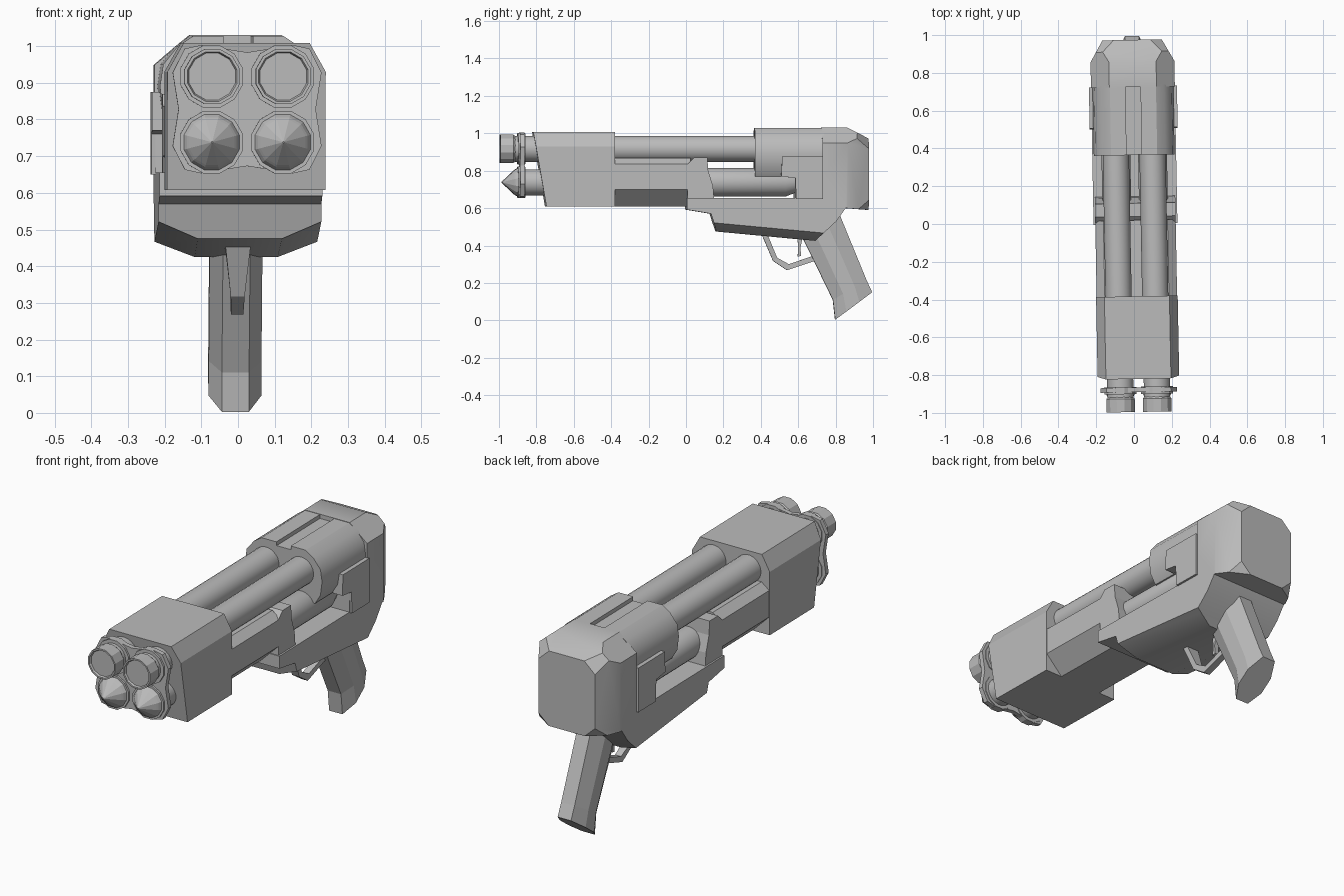
import bpy, bmesh, math
from mathutils import Vector, Matrix

cube = bpy.data.objects.get("Cube")
if cube:
    bpy.data.objects.remove(cube)

grey = bpy.data.materials.new("plain_grey")
grey.use_nodes = True
tone = (0.5, 0.5, 0.5, 1)
grey.diffuse_color = tone
grey.node_tree.nodes["Principled BSDF"].inputs["Base Color"].default_value = tone

# The whole gun sits at a very slight yaw
YAW = Matrix.Translation((0.008, 0, 0)) @ Matrix.Rotation(0.019, 4, 'Z')


def finish(name, bm, smooth=False):
    bmesh.ops.recalc_face_normals(bm, faces=bm.faces[:])
    bm.transform(YAW)
    mesh = bpy.data.meshes.new(name)
    bm.to_mesh(mesh)
    bm.free()
    mesh.materials.append(grey)
    obj = bpy.data.objects.new(name, mesh)
    bpy.context.collection.objects.link(obj)
    if smooth:
        bpy.ops.object.select_all(action='DESELECT')
        bpy.context.view_layer.objects.active = obj
        obj.select_set(True)
        bpy.ops.object.shade_smooth_by_angle(angle=math.radians(32))
    return obj


def loft(rings):
    """Skin a row of equal rings and close both ends."""
    bm = bmesh.new()
    rows = [[bm.verts.new(p) for p in ring] for ring in rings]
    n = len(rows[0])
    for a, b in zip(rows, rows[1:]):
        for i in range(n):
            j = (i + 1) % n
            bm.faces.new((a[i], a[j], b[j], b[i]))
    bm.faces.new(rows[0])
    bm.faces.new(rows[-1])
    bmesh.ops.recalc_face_normals(bm, faces=bm.faces[:])
    return bm


def side_prism(profile, x0, x1):
    """Extrude a (y, z) outline across x."""
    return loft([[(x, y, z) for y, z in profile] for x in (x0, x1)])


def length_prism(section, y0, y1):
    """Extrude an (x, z) outline along y."""
    return loft([[(x, y, z) for x, z in section] for y in (y0, y1)])


def slice_both(bm, point, normal):
    """Cut a corner away on the left and the right."""
    for s in (1, -1):
        bmesh.ops.bisect_plane(
            bm, geom=bm.verts[:] + bm.edges[:] + bm.faces[:], dist=1e-5,
            plane_co=(s * point[0], point[1], point[2]),
            plane_no=Vector((s * normal[0], normal[1], normal[2])).normalized(),
            clear_outer=True)
        bmesh.ops.holes_fill(bm, edges=[e for e in bm.edges if e.is_boundary], sides=0)


def turned(name, x, z, profile, sides, smooth=False):
    """Lathe (y, radius) steps about an axis along y."""
    rings = []
    for y, r in profile:
        ring = []
        for i in range(sides):
            a = math.tau * (i + 0.5) / sides
            ring.append((x + r * math.cos(a), y, z + r * math.sin(a)))
        rings.append(ring)
    return finish(name, loft(rings), smooth)


# Barrels: blunt caps on the upper pair, pointed tips on the lower pair
UPPER, LOWER, SPREAD = 0.917, 0.738, 0.097
for side, s in (("left", 1), ("right", -1)):
    turned(side + "_upper_barrel", s * SPREAD, UPPER, [(-0.93, 0.07), (0.5, 0.07)], 24, True)
    turned(side + "_lower_barrel", s * SPREAD, LOWER,
           [(-0.9, 0.07), (0.1, 0.07), (0.11, 0.077), (0.53, 0.077), (0.6, 0.05)], 24, True)
    turned(side + "_upper_cap", s * SPREAD, UPPER,
           [(-0.985, 0.066), (-0.995, 0.07), (-0.995, 0.078), (-0.925, 0.078), (-0.915, 0.07)], 12)
    turned(side + "_lower_tip", s * SPREAD, LOWER,
           [(-0.985, 0.002), (-0.922, 0.064), (-0.915, 0.07), (-0.9, 0.078), (-0.89, 0.078)], 12)
    for level, z in (("upper", UPPER), ("lower", LOWER)):
        turned(side + "_" + level + "_collar", s * SPREAD, z, [(-0.9, 0.088), (-0.862, 0.088)], 12)

# Wavy plate tying the four collars together
quarter = [(0, 0.155), (0.125, 0.175), (0.17, 0.165), (0.203, 0.1), (0.187, 0)]
upper = quarter + [(x, -z) for x, z in quarter[-2::-1]]
outline = upper + [(-x, z) for x, z in upper[-2:0:-1]]
finish("collar_plate", length_prism([(x, z + 0.828) for x, z in outline], -0.89, -0.866))

# Front shroud with bevelled top corners
front = side_prism([(-0.82, 1.008), (-0.383, 1.008), (-0.383, 0.608), (-0.75, 0.608)], -0.216, 0.216)
slice_both(front, (0.216, 0, 0.93), (0.08, 0, 0.045))
finish("front_shroud", front)

# Middle tray, undercut along its lower edges
tray_half = [(0.12, 0.608), (0.213, 0.7), (0.213, 0.835), (0.17, 0.868)]
tray = tray_half + [(-x, z) for x, z in reversed(tray_half)]
finish("fore_tray", length_prism(tray, -0.39, 0.02))
finish("tray_end", side_prism([(0.005, 0.608), (0.005, 0.835), (0.04, 0.87), (0.11, 0.87),
                               (0.115, 0.8), (0.14, 0.72), (0.15, 0.608)], -0.213, 0.213))

# Receiver and rear block, one outline with sliced corners
body = side_prism([(0, 0.655), (0.58, 0.655), (0.58, 0.77), (0.725, 0.77), (0.725, 1.03),
                   (0.86, 1.03), (0.975, 0.972), (0.975, 0.59), (0.85, 0.6), (0.8, 0.53),
                   (0.72, 0.455), (0.69, 0.425), (0.16, 0.475), (0.13, 0.57), (0, 0.592)],
                  -0.222, 0.222)
slice_both(body, (0.222, 0.86, 0), (0.115, 0.065, 0))
slice_both(body, (0.125, 0, 1.03), (0.08, 0, 0.095))
slice_both(body, (0.1, 0.975, 0.59), (0.6, 0.9, -0.65))
slice_both(body, (0.1, 0.975, 0.97), (0.6, 0.9, 0.65))
slice_both(body, (0.115, 0.16, 0.475), (0.42, -0.093, -1))
finish("receiver", body, True)

# Barrel sleeves, the bridge between them and the stepped side plates
sleeve = [(0.04, 1.028), (0.122, 1.028), (0.165, 1.0), (0.205, 0.95), (0.214, 0.89),
          (0.205, 0.82), (0.175, 0.77), (0.04, 0.77)]
plate = [(0.51, 0.875), (0.728, 0.875), (0.728, 0.65), (0.585, 0.65), (0.58, 0.76), (0.505, 0.77)]
for side, s in (("left", 1), ("right", -1)):
    finish(side + "_barrel_sleeve", length_prism([(s * x, z) for x, z in sleeve], 0.365, 0.735), True)
    finish(side + "_side_plate", side_prism(plate, s * 0.18, s * 0.233))
finish("sleeve_bridge", length_prism([(-0.05, 0.8), (0.05, 0.8), (0.05, 1.008), (-0.05, 1.008)], 0.367, 0.735))

# Faceted pistol grip
around = [(0, -0.037), (0, 0.037), (0.3, 0.072), (0.65, 0.072),
          (1, 0.037), (1, -0.037), (0.65, -0.072), (0.3, -0.072)]
grip = []
for fore, back in (((0.61, 0.47), (0.815, 0.58)), ((0.785, 0.11), (0.965, 0.215)),
                   ((0.797, 0.003), (0.995, 0.15))):
    a, b = Vector((0, *fore)), Vector((0, *back))
    grip.append([a.lerp(b, t) + Vector((x, 0, 0)) for t, x in around])
finish("pistol_grip", loft(grip))

# Trigger guard, tapering downward, and trigger
guard = []
for outer, inner, w in (((0.4, 0.47), (0.435, 0.46), 0.036), ((0.465, 0.318), (0.487, 0.335), 0.019),
                        ((0.54, 0.268), (0.55, 0.3), 0.017), ((0.69, 0.318), (0.68, 0.345), 0.017)):
    guard.append([(-w, *outer), (w, *outer), (w, *inner), (-w, *inner)])
finish("trigger_guard", loft(guard))
finish("trigger", side_prism([(0.595, 0.45), (0.625, 0.45), (0.612, 0.39), (0.615, 0.345),
                              (0.597, 0.34), (0.6, 0.39)], -0.012, 0.012))
